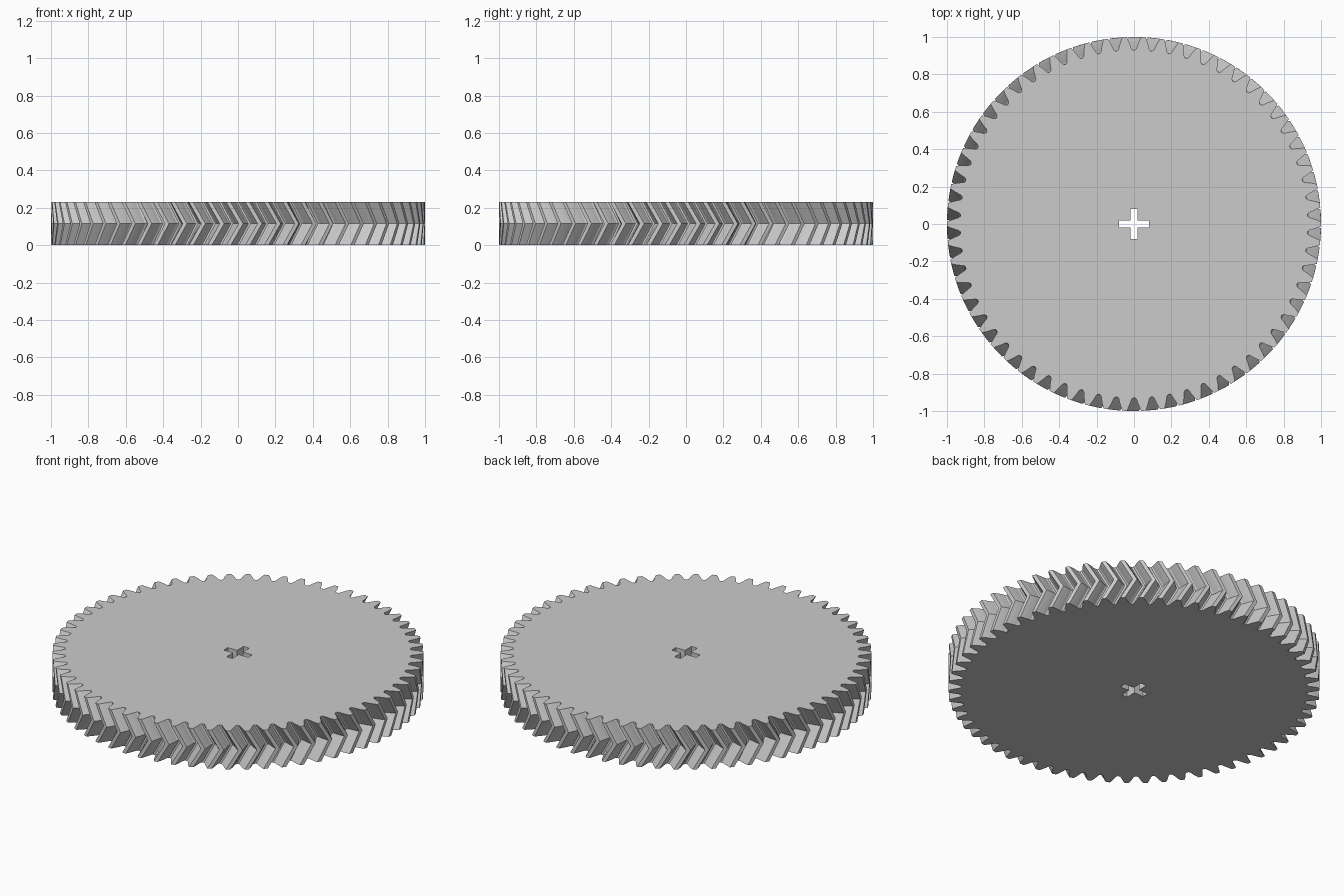
import bpy
import bmesh
from math import pi, cos, sin, acos, tan, radians

cube = bpy.data.objects.get("Cube")
if cube:
    bpy.data.objects.remove(cube, do_unlink=True)

TEETH = 62
HEIGHT = 0.23
TIP = 1.0
MODULE = 2 * TIP / (TEETH + 2)
PITCH = MODULE * TEETH / 2
ROOT = PITCH - 1.25 * MODULE
PRESSURE = radians(21)
TWIST = tan(radians(30)) * HEIGHT / 2
ARM_LENGTH, ARM_HALF = 0.08, 0.019


def make_material(name, rgb):
    mat = bpy.data.materials.new(name)
    mat.use_nodes = True
    mat.diffuse_color = (*rgb, 1)
    mat.node_tree.nodes["Principled BSDF"].inputs["Base Color"].default_value = (*rgb, 1)
    return mat


def half_angle(radius):
    """Half the angular thickness of an involute tooth at a radius."""
    a = acos(min(1, PITCH * cos(PRESSURE) / radius))
    return pi / (2 * TEETH) + (tan(PRESSURE) - PRESSURE) - (tan(a) - a)


# Tooth flank from rounded root to tip, as (radius, half angle)
flank_radii = [ROOT + (TIP - ROOT) * t for t in (0.12, 0.4, 0.7, 1)]
flank = [(ROOT, half_angle(ROOT) + 0.006)] + [(r, half_angle(r)) for r in flank_radii]
tooth = [(r, -a) for r, a in flank] + [(r, a) for r, a in reversed(flank)]
outline = [(r, a + 2 * pi * i / TEETH) for i in range(TEETH) for r, a in tooth]


def ring(bm, points, z):
    return [bm.verts.new((x, y, z)) for x, y in points]


def wall(bm, lower, upper, inward=False):
    n = len(lower)
    for i in range(n):
        j = (i + 1) % n
        quad = [lower[i], lower[j], upper[j], upper[i]]
        bm.faces.new(quad[::-1] if inward else quad)


def rim(bm, verts):
    return [bm.edges.get((v, verts[i - 1])) for i, v in enumerate(verts)]


bm = bmesh.new()

# Herringbone teeth: the middle layer is turned against both faces
layers = [ring(bm, [(r * cos(a + turn), r * sin(a + turn)) for r, a in outline], z)
          for z, turn in ((0, 0), (HEIGHT / 2, TWIST), (HEIGHT, 0))]
wall(bm, layers[0], layers[1])
wall(bm, layers[1], layers[2])

# Cross-shaped axle hole
corner = [(ARM_LENGTH, -ARM_HALF), (ARM_LENGTH, ARM_HALF), (ARM_HALF, ARM_HALF)]
cross = []
for _ in range(4):
    cross += corner
    corner = [(-y, x) for x, y in corner]
hole = [ring(bm, cross, z) for z in (0, HEIGHT)]
wall(bm, hole[0], hole[1], inward=True)

# Flat faces around the hole
for outer, inner, direction in ((layers[0], hole[0], -1), (layers[2], hole[1], 1)):
    bmesh.ops.triangle_fill(bm, edges=rim(bm, outer) + rim(bm, inner),
                            use_beauty=True, normal=(0, 0, direction))
bmesh.ops.recalc_face_normals(bm, faces=bm.faces)

mesh = bpy.data.meshes.new("herringbone_gear")
bm.to_mesh(mesh)
bm.free()
mesh.materials.append(make_material("light grey plastic", (0.6, 0.6, 0.6)))
gear = bpy.data.objects.new("herringbone_gear", mesh)
bpy.context.collection.objects.link(gear)
